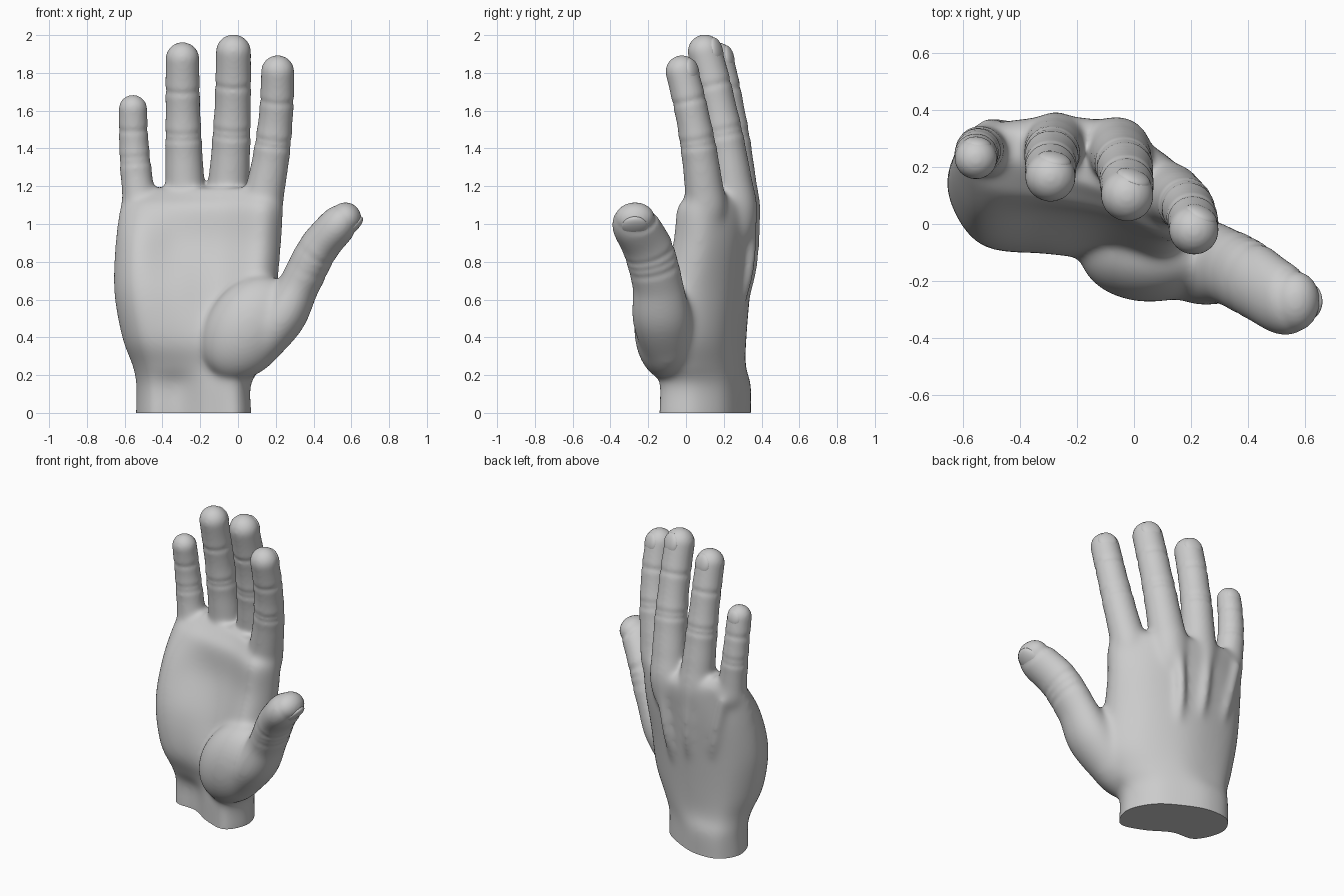
import bpy, bmesh, math
from mathutils import Vector, Matrix

if "Cube" in bpy.data.objects:
    bpy.data.objects.remove(bpy.data.objects["Cube"])


def spline(pts, n, closed=False):
    """Catmull-Rom curve through points of any dimension."""
    k, out = len(pts), []
    get = (lambda i: pts[i % k]) if closed else (lambda i: pts[min(max(i, 0), k - 1)])
    for i in range(k if closed else k - 1):
        a, b, c, d = get(i - 1), get(i), get(i + 1), get(i + 2)
        for s in range(n):
            t = s / n
            out.append(0.5 * (2 * b + (c - a) * t + (2 * a - 5 * b + 4 * c - d) * t * t
                              + (3 * b - a - 3 * c + d) * t ** 3))
    return out if closed else out + [pts[-1].copy()]


def loft(bm, rings):
    vs = [[bm.verts.new(p) for p in r] for r in rings]
    m = len(vs[0])
    for a, b in zip(vs, vs[1:]):
        for i in range(m):
            bm.faces.new((a[i], a[(i + 1) % m], b[(i + 1) % m], b[i]))
    bm.faces.new(vs[0][::-1])
    bm.faces.new(vs[-1])


def tube(bm, ctrl, dorsal, depth=1.0, joints=()):
    """Round-tipped limb along (x, y, z, radius) points; returns its tip frame."""
    path = spline([Vector(c) for c in ctrl], 14)
    dorsal = Vector(dorsal)
    rings = []

    def ring(c, t, r):
        n = (dorsal - t * dorsal.dot(t)).normalized()
        s = n.cross(t)
        angles = [math.tau * i / 28 for i in range(28)]
        rings.append([c + s * (r * math.cos(a)) + n * (r * depth * math.sin(a)) for a in angles])
        return n, s

    for i, p in enumerate(path):
        t = (path[min(i + 1, len(path) - 1)].xyz - path[max(i - 1, 0)].xyz).normalized()
        f = 1.0
        for j in joints:  # swelling with a crease at each joint
            f += 0.035 * math.exp(-((p.z - j) / 0.06) ** 2)
            f -= 0.08 * math.exp(-((p.z - j) / 0.013) ** 2)
        n, s = ring(p.xyz, t, p.w * f)
    end = path[-1]
    for i in range(1, 9):
        a = math.pi / 2 * i / 8.3
        ring(end.xyz + t * (end.w * depth * math.sin(a)), t, end.w * math.cos(a))
    loft(bm, rings)
    return end.xyz, t, n, s, end.w, depth


def evaluated(obj):
    """Mesh of an object with its modifiers applied."""
    bpy.context.view_layer.update()
    me = bpy.data.meshes.new_from_object(
        obj.evaluated_get(bpy.context.evaluated_depsgraph_get()))
    obj.modifiers.clear()
    return me


def soften(obj, steps, group=""):
    mod = obj.modifiers.new("soften", 'SMOOTH')
    mod.factor, mod.iterations, mod.vertex_group = .5, steps, group


bm = bmesh.new()

# Palm and wrist sections: z, left x, right x, 4 front y, 4 back y
sections = [
    (0, -.54, .07, .015, -.01, -.10, -.135, .32, .34, .285, .18),
    (.25, -.56, .13, -.02, -.06, -.11, -.16, .295, .315, .28, .16),
    (.40, -.615, .20, -.07, -.105, -.13, -.18, .285, .32, .285, .16),
    (.65, -.658, .21, -.06, -.07, -.06, -.14, .295, .34, .315, .20),
    (.90, -.65, .23, .01, .035, .015, -.07, .325, .365, .34, .23),
    (1.08, -.628, .24, .11, .075, .035, -.05, .34, .375, .355, .22),
]
loops = []
for z, xl, xr, *ys in sections:
    xs = [xl + (xr - xl) * (.12 + .253 * i) for i in range(4)]
    left = (xl, (ys[0] + ys[4]) / 2 + .02)
    right = (xr, (ys[3] + ys[7]) / 2 - .01)
    pts = [left] + list(zip(xs, ys[:4])) + [right] + list(zip(xs, ys[4:]))[::-1]
    loops.append(spline([Vector((x, y, z)) for x, y in pts], 6, True))
# Straight wrist stub and a tapered top between the fingers
up = Vector((0, 0, 1))
loops[0:1] = [[p + up * h for p in loops[0]] for h in (-.1, 0, .15)]
mid = sum(loops[-1], Vector()) / len(loops[-1])
tilt = Vector((.12, -.35, 0))  # slope of the row of knuckles
for wide, thick, h in ((.95, .78, .06), (.86, .4, .11)):
    top = []
    for p in loops[-1] if h < .1 else loops[-2]:
        q = p - mid
        q.z = 0
        lean = -.35 * q.x  # follow the slanted palm
        top.append(mid + Vector((q.x * wide, lean + (q.y - lean) * thick + .02, h)))
    loops.append(top)
columns = [spline(list(col), 6) for col in zip(*loops)]
loft(bm, list(zip(*columns)))

# Ball of the thumb
bmesh.ops.create_uvsphere(
    bm, u_segments=40, v_segments=24, radius=1,
    matrix=Matrix.Translation((.055, -.10, .45)) @ Matrix.Rotation(math.radians(34), 4, 'Y')
    @ Matrix.Diagonal((.22, .175, .30, 1)))

# Fingers: knuckle x, y, then fingertip x, y, z, radius
KZ = 1.08
fingers = {
    "little": (-.515, .255, -.556, .23, 1.61, .075),
    "ring": (-.275, .28, -.294, .165, 1.875, .089),
    "middle": (-.06, .26, -.024, .10, 1.912, .093),
    "index": (.12, .105, .21, -.022, 1.807, .088),
}
tips = {}
for i, (name, (kx, ky, tx, ty, tz, r)) in enumerate(fingers.items()):
    ctrl = []
    for k in range(-2, 7):
        t = k / 6
        bow = t * (1 - t)
        sink = max(-k, 0) ** 2  # roots dive into the palm
        ctrl.append((kx + (tx - kx) * (t + bow), ky + (ty - ky) * t + .07 * bow - .03 * sink,
                     KZ + (tz - KZ) * t,
                     r * (1 + .3 * min(1, 1 - t) ** 2.5) * (1 - .13 * sink)))
    pip, dip = (KZ + (tz - KZ) * f for f in (.49, .79))
    tips[name] = tube(bm, ctrl, (.12 * (i + 1), 1, 0), .98, (pip - .016, pip + .016, dip))
    # Tendon from the wrist to the knuckle on the back of the hand
    a = Vector(((kx - .2) / 2, .12 + .39 * ky, .40, .03))
    b = Vector((kx, ky + .085, KZ, .035))
    tube(bm, [a, (a + b) / 2 + Vector((0, .045, 0, 0)), b], (0, 1, 0))

# Thumb
tips["thumb"] = tube(bm, [
    (.08, -.09, .31, .13), (.23, -.13, .50, .155), (.325, -.15, .68, .135),
    (.42, -.20, .865, .129), (.525, -.265, .99, .125), (.568, -.272, 1.03, .106)],
    (.83, 0, -.55), .8, (.77, .81, .85))

# Fuse all parts into one smooth skin
bmesh.ops.recalc_face_normals(bm, faces=bm.faces)
raw = bpy.data.meshes.new("hand_raw")
bm.to_mesh(raw)
bm.free()
hand = bpy.data.objects.new("hand", raw)
bpy.context.collection.objects.link(hand)
fuse = hand.modifiers.new("fuse", 'REMESH')
fuse.mode = 'VOXEL'
fuse.voxel_size = .01
fuse.use_smooth_shade = True
soften(hand, 8)
hand.data = evaluated(hand)

# Extra softening for the palm only, fading out toward fingers, thumb and wrist
group = hand.vertex_groups.new(name="palm")
for v in hand.data.vertices:
    x, y, z = v.co
    w = 1.0
    for f in ((1.29 - z) / .16, (.44 - x) / .15, z / .2):
        w *= min(max(f, 0), 1)
    group.add([v.index], w, 'REPLACE')
soften(hand, 60, "palm")
skin = evaluated(hand)

# Cut the wrist flat at the ground
bm = bmesh.new()
bm.from_mesh(skin)
cut = bmesh.ops.bisect_plane(bm, geom=bm.verts[:] + bm.edges[:] + bm.faces[:],
                             plane_co=(0, 0, 0), plane_no=(0, 0, 1), clear_inner=True)
edges = [e for e in cut["geom_cut"] if isinstance(e, bmesh.types.BMEdge)]
bmesh.ops.holes_fill(bm, edges=edges, sides=0)
bmesh.ops.recalc_face_normals(bm, faces=bm.faces)
bm.to_mesh(skin)
bm.free()
hand.data = skin

# Nails
parts = [hand]
for name, (p, t, n, s, r, depth) in tips.items():
    bm = bmesh.new()
    frame = Matrix((s, n, t)).transposed().to_4x4()
    frame.translation = p + n * (r * depth - .028) - t * .008
    bmesh.ops.create_uvsphere(bm, u_segments=32, v_segments=20, radius=1,
                              matrix=frame @ Matrix.Diagonal((r * .68, .03, r * .75, 1)))
    bmesh.ops.recalc_face_normals(bm, faces=bm.faces)
    me = bpy.data.meshes.new(name + "_nail")
    bm.to_mesh(me)
    bm.free()
    nail = bpy.data.objects.new(name + "_nail", me)
    bpy.context.collection.objects.link(nail)
    parts.append(nail)

bpy.ops.object.select_all(action='DESELECT')
for o in parts:
    o.select_set(True)
bpy.context.view_layer.objects.active = hand
bpy.ops.object.shade_smooth_by_angle(angle=math.radians(50))
